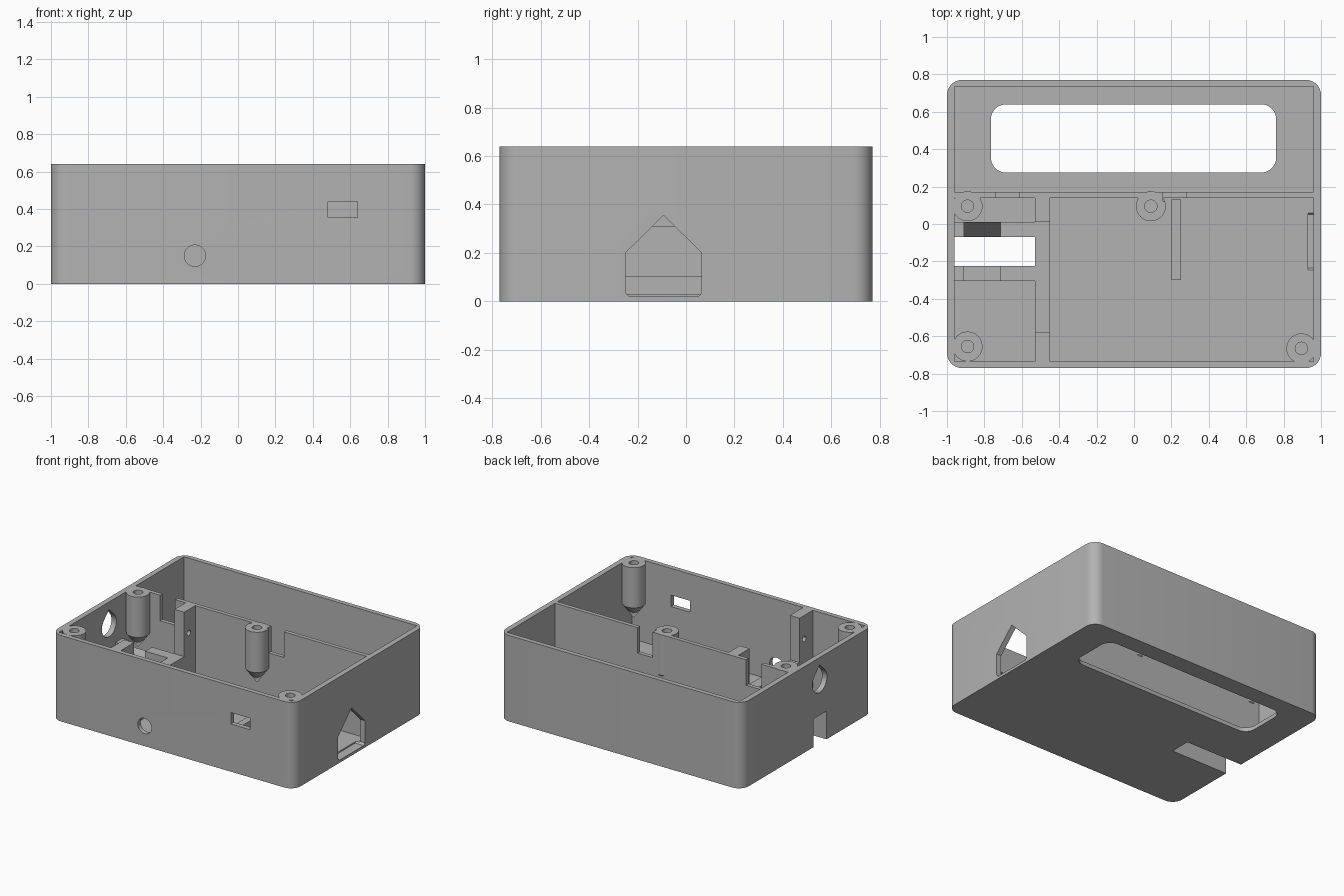
import bpy, bmesh
from math import sin, cos, pi, radians
from mathutils import Vector

cube = bpy.data.objects.get("Cube")
if cube:
    bpy.data.objects.remove(cube, do_unlink=True)

grey = bpy.data.materials.new("plastic grey")
grey.use_nodes = True
tone = (0.45, 0.45, 0.45, 1)
grey.diffuse_color = tone
grey.node_tree.nodes["Principled BSDF"].inputs["Base Color"].default_value = tone

TOP, FLOOR = 0.64, 0.03


def finish(name, bm):
    bmesh.ops.recalc_face_normals(bm, faces=bm.faces)
    mesh = bpy.data.meshes.new(name)
    bm.to_mesh(mesh)
    bm.free()
    mesh.materials.append(grey)
    ob = bpy.data.objects.new(name, mesh)
    bpy.context.collection.objects.link(ob)
    return ob


def prism(name, profile, axis, lo, hi):
    """Extrude a flat profile along an axis."""
    place = {"x": lambda a, b, c: (c, a, b),
             "y": lambda a, b, c: (a, c, b),
             "z": lambda a, b, c: (a, b, c)}[axis]
    bm = bmesh.new()
    face = bm.faces.new([bm.verts.new(place(a, b, lo)) for a, b in profile])
    out = bmesh.ops.extrude_face_region(bm, geom=[face])
    moved = [v for v in out["geom"] if isinstance(v, bmesh.types.BMVert)]
    bmesh.ops.translate(bm, verts=moved, vec=Vector(place(0, 0, hi - lo)))
    return finish(name, bm)


def box(name, x0, x1, y0, y1, z0, z1):
    return prism(name, [(x0, y0), (x1, y0), (x1, y1), (x0, y1)], "z", z0, z1)


def rounded(x0, x1, y0, y1, r, n=8):
    corners = [(x1 - r, y1 - r), (x0 + r, y1 - r), (x0 + r, y0 + r), (x1 - r, y0 + r)]
    return [(cx + r * cos(pi / 2 * (q + i / n)), cy + r * sin(pi / 2 * (q + i / n)))
            for q, (cx, cy) in enumerate(corners) for i in range(n + 1)]


def circle(cx, cy, r, n=32):
    return [(cx + r * cos(2 * pi * i / n), cy + r * sin(2 * pi * i / n)) for i in range(n)]


def teardrop(cx, cy, r, n=24):
    arc = [radians(135 + 270 * i / n) for i in range(n + 1)]
    return [(cx + r * cos(a), cy + r * sin(a)) for a in arc] + [(cx, cy + r * 1.414)]


def cut(ob, *cutters):
    for c in cutters:
        c.hide_render = True
        mod = ob.modifiers.new("cut", "BOOLEAN")
        mod.operation, mod.solver, mod.object = "DIFFERENCE", "EXACT", c
        bpy.ops.object.select_all(action="DESELECT")
        bpy.context.view_layer.objects.active = ob
        ob.select_set(True)
        bpy.ops.object.modifier_apply(modifier=mod.name)
        bpy.data.objects.remove(c, do_unlink=True)


# Outer tray with its wall and floor openings
shell = prism("enclosure_shell", rounded(-1, 1, -0.77, 0.77, 0.08), "z", 0, TOP)
house = [(-0.25, 0.035), (-0.235, 0.02), (0.05, 0.02), (0.065, 0.035),
         (0.065, 0.2), (-0.0925, 0.355), (-0.25, 0.2)]
cut(shell,
    box("cavity", -0.96, 0.96, -0.735, 0.735, FLOOR, 1),
    prism("display_window", rounded(-0.765, 0.76, 0.275, 0.64, 0.08), "z", -0.1, 0.2),
    box("switch_slot", -1.1, -0.53, -0.225, -0.07, -0.1, 0.21),
    prism("side_port", house, "x", 0.93, 1.1),
    prism("cable_hole", teardrop(-0.145, 0.465, 0.085), "x", -1.1, -0.9),
    prism("round_port", circle(-0.23, 0.15, 0.057), "y", -0.9, -0.7),
    box("slim_port", 0.48, 0.64, -0.9, -0.7, 0.355, 0.44))


def notches():
    return [box("notch", x, x + 0.125, 0.12, 0.2, 0.45, 1) for x in (-0.74, 0.155)]


# Wall across the tray, notched for wires
divider = box("cross_divider", -0.965, 0.965, 0.14, 0.17, 0.02, TOP)
cut(divider, *notches())

# Lengthwise partition, low between two drilled end posts
partition = box("partition", -0.53, -0.45, -0.74, 0.15, 0.02, TOP)
cut(partition,
    box("dip", -0.6, -0.4, -0.58, 0.01, 0.31, 1),
    *[prism("pilot", circle(y, 0.465, 0.02, 16), "x", -0.6, -0.4) for y in (-0.635, 0.065)])

# Clip blocks on both sides of the switch slot
back_block = box("back_clip_block", -0.965, -0.525, -0.07, 0.01, 0, 0.31)
cut(back_block, prism("bevel", [(0.02, 0.32), (-0.08, 0.32), (-0.08, 0.13), (0.01, 0.27)],
                      "x", -0.91, -0.715))
front_block = box("front_clip_block", -0.965, -0.525, -0.305, -0.225, 0, 0.31)
cut(front_block, box("recess", -0.91, -0.715, -0.32, -0.2, 0.16, 0.4))

# Low rib that carries the circuit board
rib = box("board_rib", 0.2, 0.25, -0.3, 0.13, 0.02, 0.105)

# Screw bosses with pointed undersides
bosses = []
for name, x, y in (("back_right", -0.89, 0.095), ("back_middle", 0.09, 0.095),
                   ("front_right", -0.89, -0.655), ("front_left", 0.895, -0.665)):
    bm = bmesh.new()
    outline = [(0, 0.23), (0.08, 0.34), (0.08, TOP), (0.033, TOP), (0.033, 0.4), (0, 0.4)]
    pts = [bm.verts.new((x + r, y, z)) for r, z in outline]
    edges = [bm.edges.new(pair) for pair in zip(pts, pts[1:])]
    bmesh.ops.spin(bm, geom=pts + edges, cent=(x, y, 0), axis=(0, 0, 1),
                   angle=2 * pi, steps=32, use_duplicate=False)
    bmesh.ops.remove_doubles(bm, verts=bm.verts, dist=0.0005)
    bosses.append(finish(name + "_screw_boss", bm))
cut(bosses[1], notches()[1])
bpy.data.objects.remove(bpy.data.objects["notch"], do_unlink=True)

# Smooth rounded faces, keep hard edges
bpy.ops.object.select_all(action="DESELECT")
for ob in [shell] + bosses:
    ob.select_set(True)
bpy.context.view_layer.objects.active = shell
bpy.ops.object.shade_smooth_by_angle(angle=radians(30))
